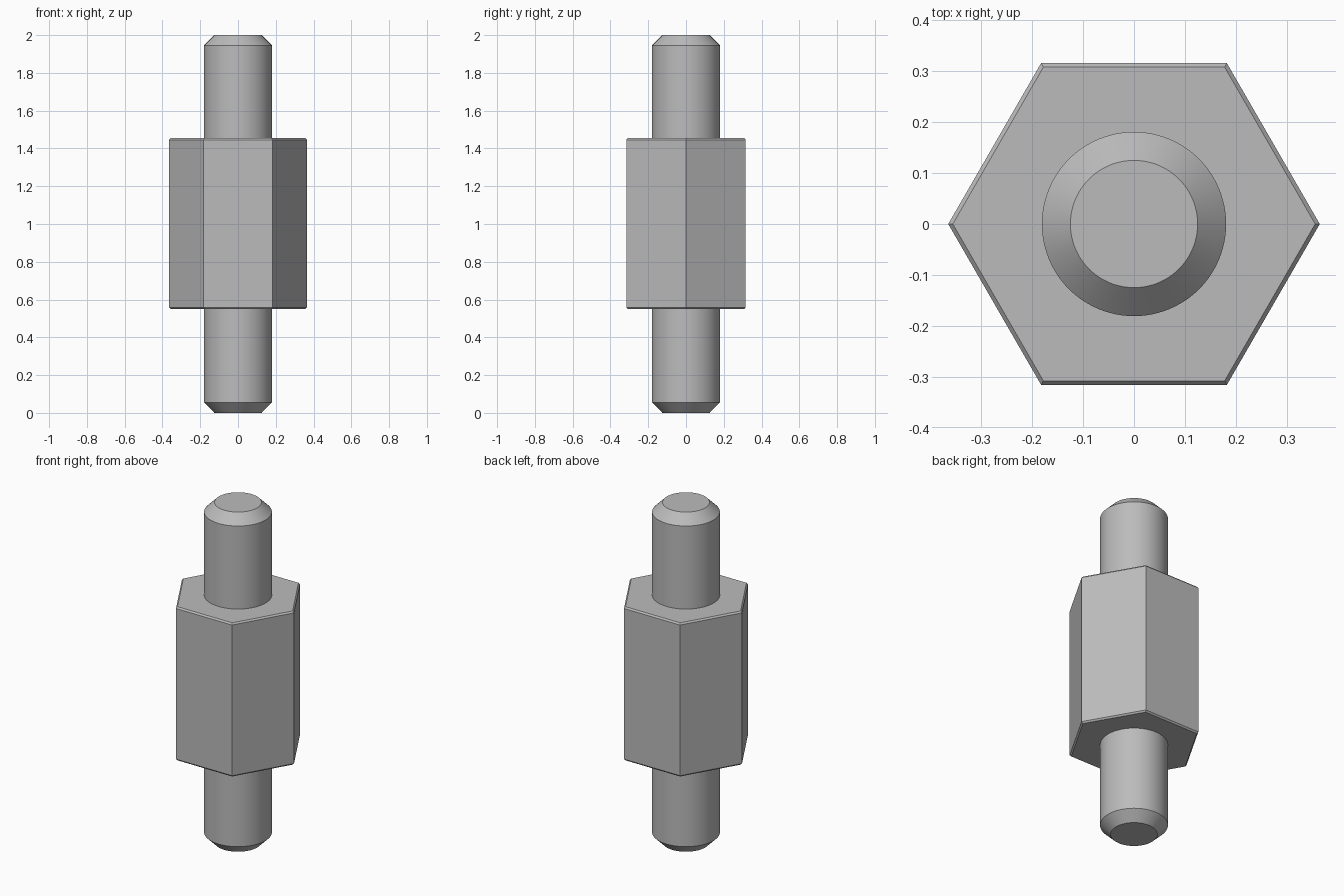
import bpy, bmesh, math

cube = bpy.data.objects.get("Cube")
if cube:
    bpy.data.objects.remove(cube, do_unlink=True)

steel = bpy.data.materials.new("grey steel")
steel.use_nodes = True
GREY = (0.50, 0.50, 0.50, 1.0)
steel.diffuse_color = GREY
steel.node_tree.nodes["Principled BSDF"].inputs["Base Color"].default_value = GREY


def turned_part(name, profile, sides, cap_start, cap_end, smooth=False):
    """Stack rings of (radius, z), running upwards, into one solid."""
    bm = bmesh.new()
    rings = []
    for radius, z in profile:
        angles = [math.tau * i / sides for i in range(sides)]
        rings.append([bm.verts.new((radius * math.cos(a), radius * math.sin(a), z)) for a in angles])
    for low, high in zip(rings, rings[1:]):
        for i in range(sides):
            j = (i + 1) % sides
            bm.faces.new((low[i], low[j], high[j], high[i]))
    if cap_start:
        bm.faces.new(rings[0][::-1])
    if cap_end:
        bm.faces.new(rings[-1])
    mesh = bpy.data.meshes.new(name)
    bm.to_mesh(mesh)
    bm.free()
    mesh.materials.append(steel)
    obj = bpy.data.objects.new(name, mesh)
    bpy.context.collection.objects.link(obj)
    if smooth:
        bpy.ops.object.select_all(action="DESELECT")
        obj.select_set(True)
        bpy.context.view_layer.objects.active = obj
        bpy.ops.object.shade_smooth_by_angle(angle=math.radians(30))
    return obj


HEX_R, HEX_LOW, HEX_HIGH, BEVEL = 0.365, 0.55, 1.455, 0.009
ROD_R, TIP_R, TIP_H, HEIGHT = 0.181, 0.125, 0.056, 2.0

# Hexagonal body with a narrow chamfer on both ends
turned_part("hex_body", [
    (HEX_R - BEVEL, HEX_LOW), (HEX_R, HEX_LOW + BEVEL),
    (HEX_R, HEX_HIGH - BEVEL), (HEX_R - BEVEL, HEX_HIGH)], 6, True, True)

# Round studs with chamfered tips, open where they meet the body
turned_part("lower_stud", [(TIP_R, 0), (ROD_R, TIP_H), (ROD_R, HEX_LOW)], 96, True, False, True)
turned_part("upper_stud", [(ROD_R, HEX_HIGH), (ROD_R, HEIGHT - TIP_H), (TIP_R, HEIGHT)], 96, False, True, True)
